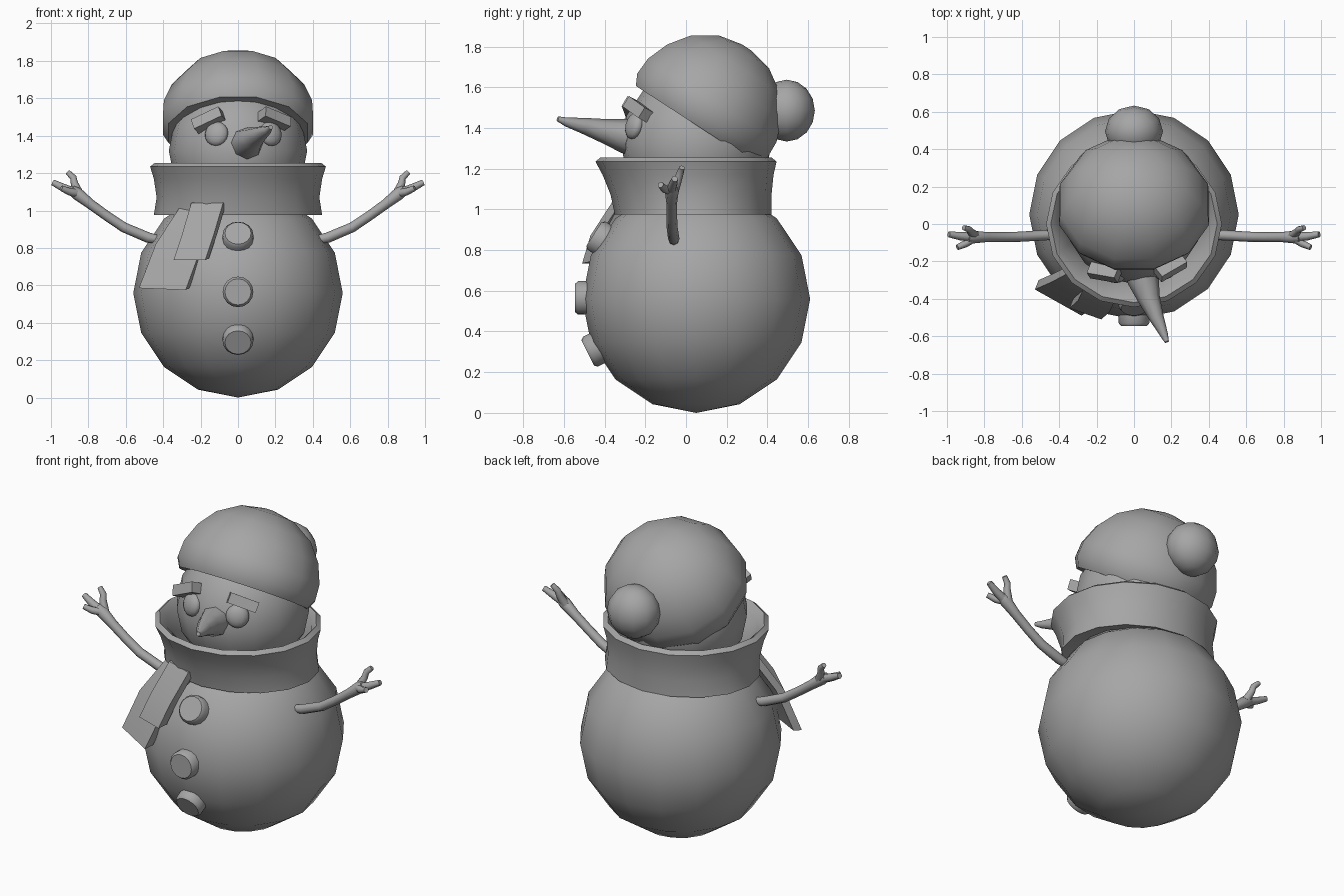
import bpy, bmesh, math
from mathutils import Vector, Matrix, Euler

if "Cube" in bpy.data.objects:
    bpy.data.objects.remove(bpy.data.objects["Cube"])

grey = bpy.data.materials.new("plain_grey")
grey.diffuse_color = (0.38, 0.38, 0.38, 1)
grey.use_nodes = True
grey.node_tree.nodes["Principled BSDF"].inputs["Base Color"].default_value = grey.diffuse_color


def finish(name, bm, angle=60):
    """Turn a bmesh into a smooth-shaded grey object."""
    bmesh.ops.recalc_face_normals(bm, faces=bm.faces)
    me = bpy.data.meshes.new(name)
    bm.to_mesh(me)
    bm.free()
    me.materials.append(grey)
    ob = bpy.data.objects.new(name, me)
    bpy.context.collection.objects.link(ob)
    bpy.ops.object.select_all(action='DESELECT')
    ob.select_set(True)
    bpy.context.view_layer.objects.active = ob
    bpy.ops.object.shade_smooth_by_angle(angle=math.radians(angle))
    return ob


def ball(name, loc, scale, seg=16, rings=8, rot=(0, 0, 0)):
    bm = bmesh.new()
    m = Matrix.LocRotScale(Vector(loc), Euler(rot), Vector(scale))
    bmesh.ops.create_uvsphere(bm, u_segments=seg, v_segments=rings, radius=1, matrix=m)
    return finish(name, bm)


def loft(bm, rings, cap=True, loop=False):
    """Skin a list of equal point rings."""
    vs = [[bm.verts.new(p) for p in r] for r in rings]
    pairs = list(zip(vs, vs[1:])) + ([(vs[-1], vs[0])] if loop else [])
    for a, b in pairs:
        for i in range(len(a)):
            j = (i + 1) % len(a)
            bm.faces.new((a[i], a[j], b[j], b[i]))
    if cap and not loop:
        bm.faces.new(vs[0])
        bm.faces.new(vs[-1])


def tube(bm, pts, sides=8):
    """Tapered tube through (x, y, z, radius) points."""
    ps = [Vector(p[:3]) for p in pts]
    rings = []
    for k, p in enumerate(ps):
        d = ps[min(k + 1, len(ps) - 1)] - ps[max(k - 1, 0)]
        u = d.cross(Vector((0, 1, 0.01)) if abs(d.normalized().y) < 0.8 else Vector((1, 0, 0))).normalized()
        v = d.normalized().cross(u)
        rings.append([p + pts[k][3] * (u * math.cos(t) + v * math.sin(t))
                      for t in (2 * math.pi * i / sides for i in range(sides))])
    loft(bm, rings)


# Body and head
ball("body", (0, 0.05, 0.56), (0.56, 0.56, 0.56))
ball("head", (0, 0.05, 1.32), (0.37, 0.37, 0.37))

# Hat: domed profile, tilted backwards, with the rim rolled inwards
hat_profile = [(0.33, -0.05), (0.385, -0.055), (0.415, 0.0), (0.41, 0.09),
               (0.365, 0.2), (0.285, 0.3), (0.16, 0.375), (0.03, 0.40)]
tilt = Matrix.Translation((0, 0.08, 1.46)) @ Matrix.Rotation(math.radians(-33), 4, 'X')
bm = bmesh.new()
loft(bm, [[tilt @ Vector((r * math.cos(t), 0.95 * r * math.sin(t), z))
           for t in (2 * math.pi * (i + 0.5) / 12 for i in range(12))] for r, z in hat_profile])
finish("hat", bm)
ball("hat_pompom", (0, 0.495, 1.485), (0.155, 0.138, 0.152), 12, 8)

# Scarf: closed collar (x radius, y radius, y centre, z)
collar = [(0.45, 0.385, 0.035, 0.975), (0.435, 0.395, 0.025, 1.07), (0.45, 0.42, 0.01, 1.17),
          (0.47, 0.445, 0.0, 1.235), (0.445, 0.42, 0.0, 1.255), (0.41, 0.385, 0.01, 1.22),
          (0.37, 0.34, 0.03, 1.1), (0.35, 0.31, 0.04, 1.0)]
bm = bmesh.new()
loft(bm, [[(a * math.cos(t), c + b * math.sin(t), z)
           for t in (2 * math.pi * i / 16 for i in range(16))] for a, b, c, z in collar], loop=True)
finish("scarf", bm)

# Scarf tails: thick bent strips given by left and right edge points
tails = {
    "scarf_tail_long": [((-0.31, -0.24, 1.02), (-0.08, -0.34, 1.02)),
                        ((-0.44, -0.31, 0.82), (-0.19, -0.43, 0.82)),
                        ((-0.53, -0.35, 0.585), (-0.28, -0.49, 0.575))],
    "scarf_tail_short": [((-0.25, -0.30, 1.04), (-0.08, -0.36, 1.04)),
                         ((-0.30, -0.41, 0.87), (-0.13, -0.47, 0.87)),
                         ((-0.345, -0.45, 0.735), (-0.175, -0.51, 0.735))],
}
for name, rows in tails.items():
    bm = bmesh.new()
    back = Vector((0.02, 0.05, 0.01))
    loft(bm, [[Vector(l), Vector(r), Vector(r) + back, Vector(l) + back] for l, r in rows])
    finish(name, bm, 35)

# Buttons: discs facing out from the body centre
for i, z in enumerate((0.31, 0.565, 0.86)):
    a = math.asin((z - 0.56) / 0.56)
    d = Vector((0, -math.cos(a), math.sin(a)))
    m = Matrix.Translation(Vector((0, 0.05, 0.56)) + d * 0.55) @ d.to_track_quat('Z', 'Y').to_matrix().to_4x4()
    bm = bmesh.new()
    loft(bm, [[m @ Vector((r * math.cos(t), r * math.sin(t), h))
               for t in (2 * math.pi * k / 16 for k in range(16))]
              for r, h in ((0.082, -0.04), (0.082, 0.03), (0.07, 0.045))])
    finish(f"button_{i + 1}", bm, 50)

# Eyes and brows, turned slightly to one side
ball("eye_left", (-0.115, -0.275, 1.41), (0.065, 0.035, 0.066), 12, 8, (-0.25, 0, -0.3))
ball("eye_right", (0.175, -0.255, 1.41), (0.065, 0.035, 0.066), 12, 8, (-0.25, 0, 0.5))
for name, loc, roll, yaw in (("brow_left", (-0.155, -0.25, 1.48), -25, -10),
                             ("brow_right", (0.19, -0.225, 1.485), 20, 30)):
    bm = bmesh.new()
    rot = Euler((math.radians(-25), math.radians(roll), math.radians(yaw)))
    bmesh.ops.create_cube(bm, size=1, matrix=Matrix.LocRotScale(Vector(loc), rot, Vector((0.165, 0.09, 0.06))))
    finish(name, bm, 30)

# Carrot nose
bm = bmesh.new()
tube(bm, [(0.04, -0.24, 1.355, 0.09), (0.05, -0.30, 1.36, 0.085), (0.08, -0.40, 1.385, 0.06),
          (0.12, -0.50, 1.41, 0.04), (0.16, -0.59, 1.43, 0.022), (0.175, -0.63, 1.445, 0.012)])
finish("nose", bm)

# Twig arms with three fingers
twigs = [
    [(0.43, -0.06, 0.845, 0.024), (0.48, -0.06, 0.855, 0.028), (0.61, -0.068, 0.91, 0.027),
     (0.70, -0.07, 0.97, 0.026), (0.79, -0.07, 1.035, 0.027), (0.86, -0.07, 1.09, 0.034), (0.89, -0.07, 1.11, 0.026)],
    [(0.85, -0.06, 1.09, 0.025), (0.875, -0.04, 1.145, 0.02), (0.88, -0.03, 1.175, 0.018), (0.91, -0.02, 1.205, 0.014)],
    [(0.86, -0.07, 1.09, 0.026), (0.93, -0.065, 1.12, 0.022), (0.99, -0.055, 1.15, 0.016)],
    [(0.85, -0.07, 1.09, 0.024), (0.90, -0.105, 1.10, 0.02), (0.945, -0.125, 1.12, 0.015)],
]
for side, s in (("left", -1), ("right", 1)):
    bm = bmesh.new()
    for t in twigs:
        tube(bm, [(s * x, y, z, r) for x, y, z, r in t])
    finish("arm_" + side, bm)
